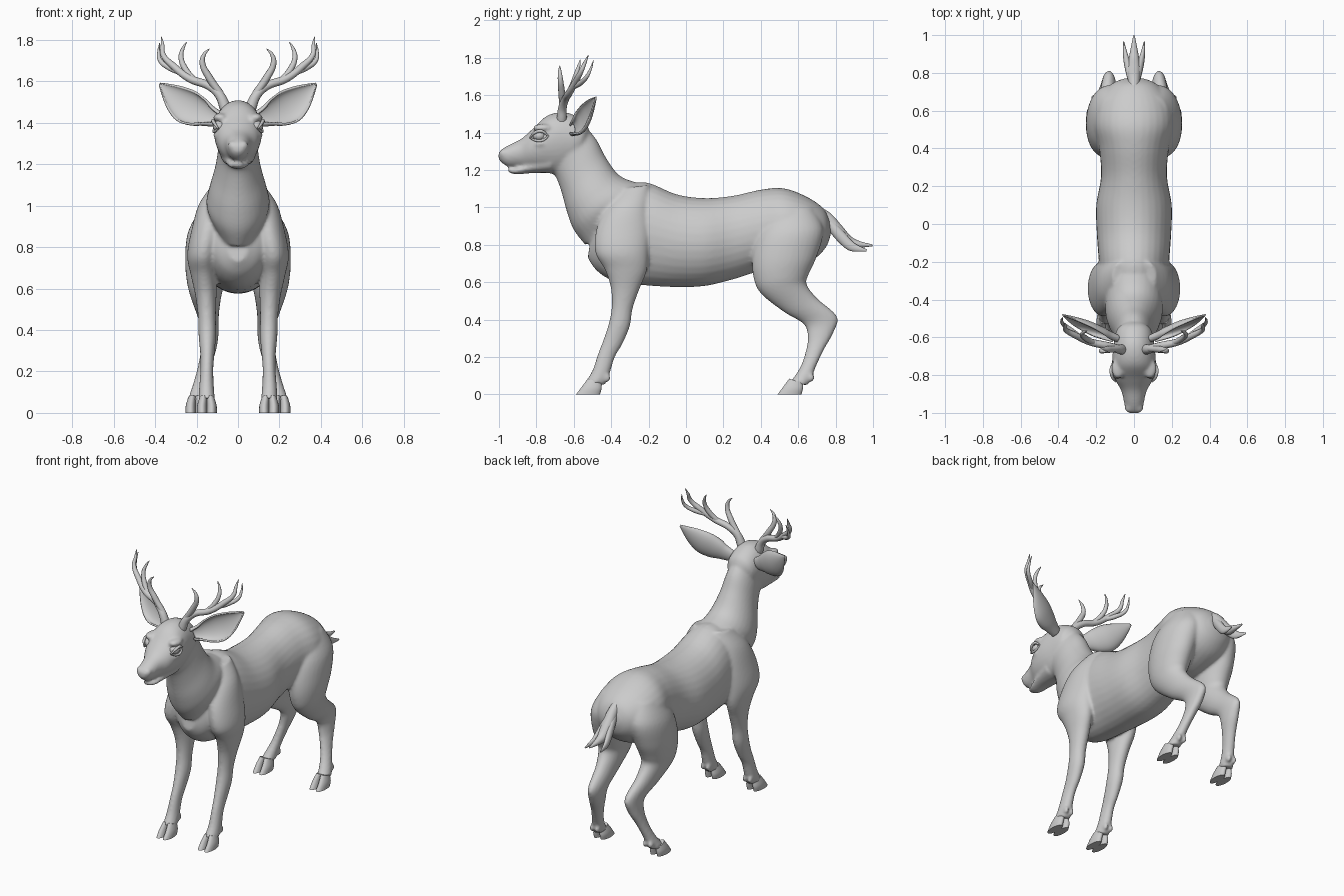
import bpy, bmesh, math
from mathutils import Vector, Matrix


def catmull(rows, steps):
    """Smoothly interpolate rows of numbers."""
    out = []
    for i in range(len(rows) - 1):
        p0, p1, p2 = rows[max(i - 1, 0)], rows[i], rows[i + 1]
        p3 = rows[min(i + 2, len(rows) - 1)]
        for j in range(steps):
            t = j / steps
            out.append([0.5 * (2 * b + (c - a) * t + (2 * a - 5 * b + 4 * c - d) * t * t
                               + (3 * b - a - 3 * c + d) * t ** 3)
                        for a, b, c, d in zip(p0, p1, p2, p3)])
    return out + [list(rows[-1])]


def loft(bm, sections, side=1, k=0.0, n=32, steps=5):
    """Skin ellipses; section = (y, z) of both rim ends, centre x, half width."""
    rings = []
    for ay, az, by, bz, x, hw in catmull(sections, steps):
        hw = max(hw, 0.002)
        ring = []
        for i in range(n):
            a = 2 * math.pi * i / n
            s, c = math.sin(a), math.cos(a)
            ring.append(bm.verts.new((side * x + hw * c * (1 + k * s),
                                      (ay + by) / 2 + (by - ay) / 2 * s,
                                      (az + bz) / 2 + (bz - az) / 2 * s)))
        rings.append(ring)
    for r, q in zip(rings, rings[1:]):
        for i in range(n):
            bm.faces.new((r[i], r[(i + 1) % n], q[(i + 1) % n], q[i]))
    bm.faces.new(rings[0])
    bm.faces.new(rings[-1])


def ball(bm, loc, scale):
    m = Matrix.Translation(loc) @ Matrix.Diagonal((*scale, 1))
    bmesh.ops.create_uvsphere(bm, u_segments=24, v_segments=14, radius=1, matrix=m)


def make(name, bm, angle=50):
    bmesh.ops.recalc_face_normals(bm, faces=bm.faces)
    me = bpy.data.meshes.new(name)
    bm.to_mesh(me)
    bm.free()
    for p in me.polygons:
        p.use_smooth = True
    me.set_sharp_from_angle(angle=math.radians(angle))
    ob = bpy.data.objects.new(name, me)
    bpy.context.collection.objects.link(ob)
    return ob


def tubes(name, paths, side):
    """Tapered round tubes; path points are (x, y, z, radius)."""
    cu = bpy.data.curves.new(name, 'CURVE')
    cu.dimensions = '3D'
    cu.bevel_depth, cu.bevel_resolution, cu.resolution_u = 1.0, 4, 8
    cu.use_fill_caps = True
    for path in paths:
        sp = cu.splines.new('BEZIER')
        sp.bezier_points.add(len(path) - 1)
        for bp, (x, y, z, r) in zip(sp.bezier_points, path):
            bp.co, bp.radius = (side * x, y, z), r
            bp.handle_left_type = bp.handle_right_type = 'AUTO'
    ob = bpy.data.objects.new(name, cu)
    bpy.context.collection.objects.link(ob)


# Body: torso, neck, head and legs fused into one skin
body = bmesh.new()
loft(body, [(-.525, .73, -.50, .90, 0, .05), (-.475, .66, -.45, 1.02, 0, .13),
            (-.38, .605, -.36, 1.10, 0, .17), (-.20, .582, -.22, 1.135, 0, .185),
            (-.05, .575, -.05, 1.07, 0, .197), (.10, .58, .10, 1.05, 0, .20),
            (.25, .615, .25, 1.062, 0, .175), (.40, .66, .40, 1.095, 0, .185),
            (.55, .67, .52, 1.103, 0, .215), (.68, .72, .64, 1.06, 0, .19),
            (.75, .79, .73, 1.0, 0, .12), (.775, .86, .765, .94, 0, .05)])
# neck
loft(body, [(-.54, .80, -.18, 1.12, 0, .12), (-.60, .88, -.27, 1.135, 0, .152),
            (-.635, .97, -.36, 1.175, 0, .14), (-.662, 1.07, -.43, 1.27, 0, .112),
            (-.69, 1.15, -.48, 1.365, 0, .097), (-.72, 1.20, -.54, 1.43, 0, .09),
            (-.74, 1.25, -.60, 1.46, 0, .07)])
# skull and upper muzzle
loft(body, [(-.52, 1.34, -.52, 1.42, 0, .04), (-.57, 1.24, -.55, 1.465, 0, .09),
            (-.66, 1.18, -.64, 1.508, 0, .108), (-.75, 1.185, -.74, 1.492, 0, .115),
            (-.83, 1.20, -.82, 1.42, 0, .098), (-.89, 1.213, -.88, 1.368, 0, .066),
            (-.95, 1.218, -.945, 1.335, 0, .052), (-.987, 1.24, -.983, 1.312, 0, .042),
            (-1.003, 1.262, -1.002, 1.292, 0, .02)], k=.12)
# lower jaw
loft(body, [(-.72, 1.185, -.72, 1.30, 0, .085), (-.83, 1.183, -.83, 1.25, 0, .063),
            (-.91, 1.177, -.91, 1.213, 0, .042), (-.952, 1.19, -.952, 1.207, 0, .022)])
for s in (-1, 1):
    # shoulder and front leg
    loft(body, [(-.36, 1.10, -.20, 1.12, .07, .045), (-.43, 1.0, -.20, 1.02, .115, .072),
                (-.48, .88, -.19, .88, .145, .08), (-.485, .76, -.20, .76, .167, .078),
                (-.435, .67, -.21, .66, .165, .063), (-.402, .57, -.25, .56, .155, .051),
                (-.397, .47, -.285, .46, .15, .043), (-.413, .38, -.30, .365, .148, .042),
                (-.443, .29, -.34, .27, .148, .034), (-.47, .22, -.38, .20, .15, .031),
                (-.50, .13, -.41, .105, .152, .036), (-.535, .07, -.435, .05, .15, .04)], s)
    # thigh and hind leg
    loft(body, [(.45, .98, .68, 1.0, .10, .08), (.38, .86, .735, .88, .13, .112),
                (.355, .74, .70, .74, .15, .105), (.36, .63, .655, .64, .155, .092),
                (.40, .54, .645, .59, .155, .075), (.525, .44, .70, .515, .145, .053),
                (.63, .375, .808, .418, .133, .040), (.65, .30, .788, .33, .14, .037),
                (.637, .22, .738, .24, .16, .032), (.612, .15, .70, .16, .18, .032),
                (.575, .09, .67, .085, .197, .037), (.547, .06, .65, .05, .203, .041)], s)
    ball(body, (s * .085, -.765, 1.425), (.035, .055, .022))   # brow
    ball(body, (s * .085, -.775, 1.34), (.035, .045, .02))     # cheek
    ball(body, (s * .026, -.972, 1.288), (.024, .028, .026))   # nostril lobe
    for fy, fx in ((-.425, .152), (.665, .193)):               # dewclaws
        for d in (-.02, .02):
            ball(body, (s * fx + d, fy, .09), (.014, .022, .025))
skin = make("body", body, 180)
rm = skin.modifiers.new("fuse", 'REMESH')
rm.mode, rm.voxel_size, rm.use_smooth_shade = 'VOXEL', 0.009, True
sm = skin.modifiers.new("soften", 'SMOOTH')
sm.factor, sm.iterations = 0.5, 7

# Tail with a middle lock and two side locks
tail = bmesh.new()
loft(tail, [(.66, .90, .64, 1.045, 0, .035), (.755, .88, .765, .975, 0, .033),
            (.81, .825, .835, .90, 0, .036), (.865, .785, .885, .843, 0, .028),
            (.93, .785, .935, .818, 0, .017), (.998, .792, .998, .802, 0, .004)], n=20)
for s in (-1, 1):
    loft(tail, [(.75, .89, .76, .96, .01, .022), (.82, .81, .84, .875, .028, .022),
                (.88, .767, .90, .81, .044, .014), (.965, .765, .967, .776, .055, .003)], s, n=16)
make("tail", tail, 80)

for s, side in ((-1, "left"), (1, "right")):
    # Cloven hooves
    for label, x, dy in (("front", .15, 0), ("hind", .205, 1.077)):
        bm = bmesh.new()
        for d in (-.023, .023):
            loft(bm, [(-.525 + dy, .085, -.45 + dy, .06, x + d * .7, .02),
                      (-.558 + dy, .04, -.452 + dy, .03, x + d, .024),
                      (-.588 + dy, 0, -.46 + dy, 0, x + d, .025)], s, n=20)
        make(f"{label}_hoof_{side}", bm)

    # Eye with lids
    bm = bmesh.new()
    ball(bm, (s * .088, -.785, 1.383), (.033, .034, .028))
    make(f"eye_{side}", bm)
    lids = [[(.096, -.835, 1.372, .004), (.115, -.81, 1.399, .008),
             (.121, -.775, 1.408, .009), (.113, -.735, 1.382, .004)],
            [(.096, -.835, 1.372, .004), (.113, -.80, 1.358, .007),
             (.117, -.765, 1.36, .007), (.113, -.735, 1.382, .004)]]
    tubes(f"eyelids_{side}", lids, s)

    # Cupped ear: arc sections that open from base to tip
    base, tip = Vector((.095, -.60, 1.415)), Vector((.378, -.483, 1.588))
    d = tip - base
    w = Vector((-d.z, 0, d.x)).normalized()
    nrm = d.cross(w).normalized()
    if nrm.y < 0:
        nrm = -nrm
    bm = bmesh.new()
    rows = []
    for u, hw, span in catmull([(0, .036, 2.5), (.15, .05, 2.2), (.3, .07, 1.8), (.5, .08, 1.5),
                                (.7, .062, 1.4), (.88, .03, 1.3), (1, .003, 1.2)], 4):
        mid = base + d * u - w * .025 * math.sin(math.pi * u)
        row = []
        for i in range(17):
            a = span * (i / 8 - 1)
            p = mid + w * hw * math.sin(a) + nrm * hw * .5 * (math.cos(a) - .4)
            row.append(bm.verts.new((s * p.x, p.y, p.z)))
        rows.append(row)
    for r, q in zip(rows, rows[1:]):
        for i in range(16):
            bm.faces.new((r[i], r[i + 1], q[i + 1], q[i]))
    ear = make(f"ear_{side}", bm, 80)
    so = ear.modifiers.new("thickness", 'SOLIDIFY')
    so.thickness, so.offset = 0.01, 0

    # Antler: main beam and three tines
    tubes(f"antler_{side}", [
        [(.06, -.665, 1.47, .028), (.09, -.66, 1.535, .023), (.14, -.645, 1.578, .02),
         (.23, -.625, 1.612, .019), (.31, -.59, 1.672, .017), (.362, -.56, 1.73, .013),
         (.364, -.54, 1.775, .009), (.37, -.522, 1.815, .002)],
        [(.085, -.66, 1.54, .018), (.14, -.665, 1.62, .018), (.172, -.672, 1.69, .014),
         (.163, -.675, 1.73, .009), (.138, -.675, 1.757, .002)],
        [(.21, -.63, 1.605, .014), (.255, -.605, 1.66, .015), (.275, -.585, 1.72, .012),
         (.265, -.572, 1.76, .008), (.248, -.565, 1.79, .002)],
        [(.27, -.61, 1.64, .013), (.33, -.565, 1.665, .014), (.375, -.53, 1.70, .011),
         (.383, -.51, 1.74, .007), (.378, -.495, 1.785, .002)]], s)
